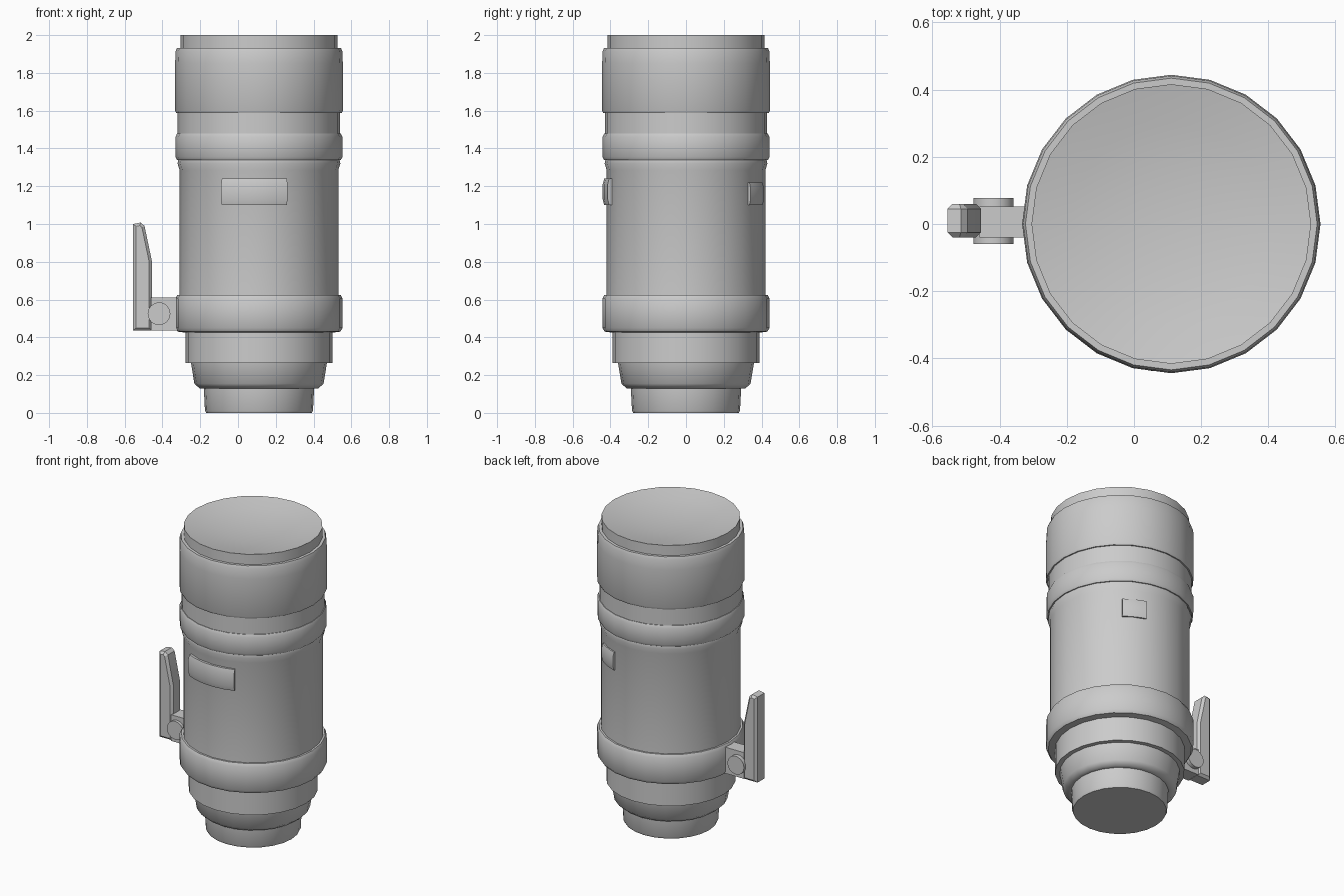
import bpy, bmesh, math
from mathutils import Matrix, Vector

cube = bpy.data.objects.get("Cube")
if cube:
    bpy.data.objects.remove(cube, do_unlink=True)

AXIS_X = 0.111      # lens axis
SIDES = 24

grey = bpy.data.materials.new("plain grey")
grey.use_nodes = True
colour = (0.6, 0.6, 0.6, 1)
grey.diffuse_color = colour
grey.node_tree.nodes["Principled BSDF"].inputs["Base Color"].default_value = colour


def finish(name, bm, angle=50):
    bmesh.ops.recalc_face_normals(bm, faces=bm.faces)
    mesh = bpy.data.meshes.new(name)
    bm.to_mesh(mesh)
    bm.free()
    mesh.materials.append(grey)
    obj = bpy.data.objects.new(name, mesh)
    bpy.context.collection.objects.link(obj)
    bpy.ops.object.select_all(action='DESELECT')
    obj.select_set(True)
    bpy.context.view_layer.objects.active = obj
    bpy.ops.object.shade_smooth_by_angle(angle=math.radians(angle))
    return obj


def lathe(bm, profile):
    """Revolve (radius, z) points about the lens axis."""
    verts = [bm.verts.new((AXIS_X + r, 0, z)) for r, z in profile]
    edges = [bm.edges.new(pair) for pair in zip(verts, verts[1:])]
    bmesh.ops.spin(bm, geom=verts + edges, cent=(AXIS_X, 0, 0), axis=(0, 0, 1),
                   angle=math.tau, steps=SIDES, use_merge=True)
    bmesh.ops.remove_doubles(bm, verts=bm.verts, dist=0.0005)


# Barrel sections from the mount up; each begins where the last one ended
sections = {
    "mount": [(0, 0), (0.28, 0), (0.286, 0.012), (0.292, 0.13)],
    "rear_ring": [(0.315, 0.13), (0.342, 0.155), (0.36, 0.265)],
    "rear_barrel": [(0.388, 0.265), (0.388, 0.425)],
    "collar": [(0.43, 0.43), (0.443, 0.45), (0.443, 0.605), (0.432, 0.625)],
    "main_barrel": [(0.42, 0.625), (0.42, 1.285), (0.431, 1.32), (0.427, 1.34)],
    "focus_ring": [(0.434, 1.34), (0.442, 1.355), (0.442, 1.46), (0.434, 1.478)],
    "neck": [(0.43, 1.478), (0.43, 1.587)],
    "zoom_ring": [(0.438, 1.587), (0.444, 1.6), (0.444, 1.85), (0.441, 1.915),
                  (0.434, 1.933)],
    "front_rim": [(0.416, 1.933), (0.416, 2.0)],
    "front_glass": [(0.416, 2.0), (0.3, 1.975), (0.16, 1.957), (0, 1.95)],
}
previous = []
for name, points in sections.items():
    bm = bmesh.new()
    lathe(bm, previous + points)
    previous = points[-1:]
    obj = finish(name, bm)
    # Dish normals must look upward, mount normals outward
    if name == "front_glass" and obj.data.polygons[0].normal.z < 0:
        obj.data.flip_normals()


# Curved raised panels on the main barrel
def panel(name, start, end, low, high, outer):
    bm = bmesh.new()
    inner = 0.405
    section = [(inner, low), (outer - 0.008, low), (outer, low + 0.03),
               (outer, high - 0.03), (outer - 0.008, high), (inner, high)]
    verts = [bm.verts.new((AXIS_X + r, 0, z)) for r, z in section]
    face = bm.faces.new(verts)
    bmesh.ops.rotate(bm, verts=verts, cent=(AXIS_X, 0, 0),
                     matrix=Matrix.Rotation(math.radians(start), 3, 'Z'))
    bmesh.ops.spin(bm, geom=[face], cent=(AXIS_X, 0, 0), axis=(0, 0, 1),
                   angle=math.radians(end - start), steps=5, use_duplicate=False)
    finish(name, bm)


panel("switch_panel", -117, -70, 1.1, 1.24, 0.441)
panel("rear_panel", 52, 72, 1.1, 1.22, 0.434)


# Mounting foot and arm: side outlines extruded along y
def plate(name, outline, y0, y1, bevel=0):
    bm = bmesh.new()
    face = bm.faces.new([bm.verts.new((x, y0, z)) for x, z in outline])
    new = bmesh.ops.extrude_face_region(bm, geom=[face])["geom"]
    bmesh.ops.translate(bm, vec=(0, y1 - y0, 0),
                        verts=[v for v in new if isinstance(v, bmesh.types.BMVert)])
    if bevel:
        # Chamfer only the rims of the two side faces
        rims = [e for e in bm.edges if abs(e.verts[0].co.y - e.verts[1].co.y) < 0.001]
        bmesh.ops.bevel(bm, geom=rims, offset=bevel, segments=1, affect='EDGES')
    finish(name, bm, 20)


plate("foot", [(-0.555, 0.435), (-0.455, 0.435), (-0.455, 0.8), (-0.495, 0.99),
               (-0.515, 1.008), (-0.555, 1.0)], -0.04, 0.06, 0.015)
plate("foot_arm", [(-0.46, 0.437), (-0.3, 0.437), (-0.3, 0.61), (-0.46, 0.61)],
      -0.04, 0.052)

# Locking knob through the arm
bm = bmesh.new()
bmesh.ops.create_cone(bm, cap_ends=True, segments=SIDES, radius1=0.06, radius2=0.06,
                      depth=0.138,
                      matrix=Matrix.Translation(Vector((-0.418, 0.009, 0.525)))
                      @ Matrix.Rotation(math.pi / 2, 4, 'X'))
finish("locking_knob", bm)
